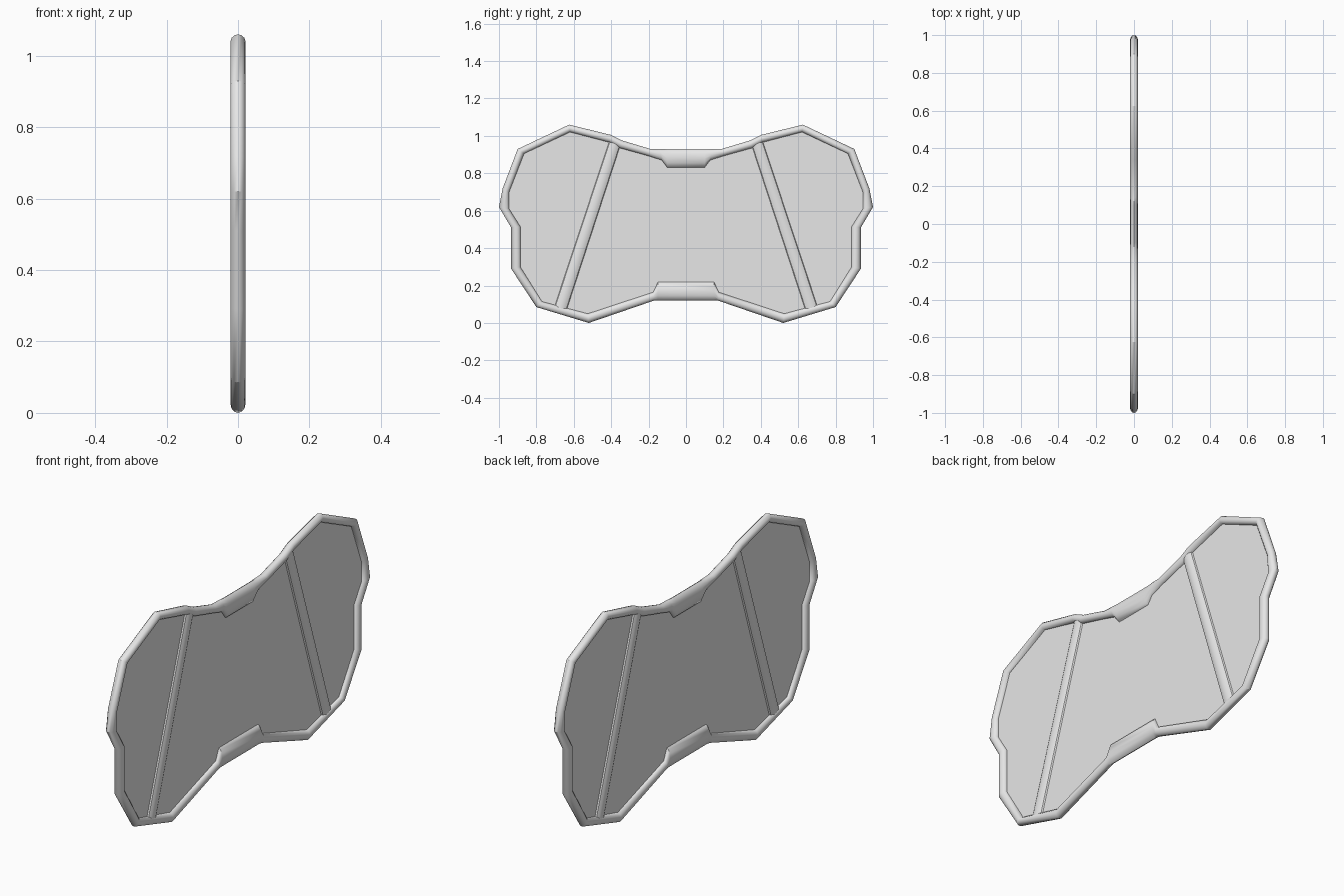
import bpy
import math
from mathutils import Vector

if "Cube" in bpy.data.objects:
    bpy.data.objects.remove(bpy.data.objects["Cube"], do_unlink=True)

DEPTH = 0.021
SIDES = 12

grey = bpy.data.materials.new("light_grey")
grey.use_nodes = True
grey.diffuse_color = (0.8, 0.8, 0.8, 1)
grey.node_tree.nodes["Principled BSDF"].inputs["Base Color"].default_value = (0.8, 0.8, 0.8, 1)


def add_mesh(name, verts, faces):
    mesh = bpy.data.meshes.new(name)
    mesh.from_pydata(verts, [], faces)
    mesh.materials.append(grey)
    obj = bpy.data.objects.new(name, mesh)
    bpy.context.collection.objects.link(obj)
    bpy.ops.object.select_all(action="DESELECT")
    obj.select_set(True)
    bpy.context.view_layer.objects.active = obj
    return obj


def oval_sweep(name, pairs, depth, closed):
    """Tube whose oval section spans each outer/inner pair of (y, z) points."""
    verts, faces = [], []
    for outer, inner in pairs:
        mid, half = (outer + inner) / 2, (outer - inner) / 2
        for s in range(SIDES):
            a = math.tau * s / SIDES
            p = mid + half * math.cos(a)
            verts.append((depth * math.sin(a), p.x, p.y))
    n = len(pairs)
    for i in range(n if closed else n - 1):
        j = (i + 1) % n
        for s in range(SIDES):
            t = (s + 1) % SIDES
            faces.append((i * SIDES + s, j * SIDES + s, j * SIDES + t, i * SIDES + t))
    if not closed:
        faces.append(tuple(reversed(range(SIDES))))
        faces.append(tuple(range((n - 1) * SIDES, n * SIDES)))
    obj = add_mesh(name, verts, faces)
    bpy.ops.object.mode_set(mode="EDIT")
    bpy.ops.mesh.select_all(action="SELECT")
    bpy.ops.mesh.normals_make_consistent(inside=False)
    bpy.ops.object.mode_set(mode="OBJECT")
    bpy.ops.object.shade_smooth_by_angle(angle=math.radians(35))
    return obj


# Half of the rim, top to bottom: outer y, outer z, inner y, inner z
half_rim = [
    (0.10, 0.93, 0.10, 0.83), (0.14, 0.93, 0.13, 0.87), (0.19, 0.93, 0.21, 0.895),
    (0.34, 0.975, 0.355, 0.935), (0.40, 1.005, 0.41, 0.965), (0.625, 1.06, 0.62, 1.02),
    (0.90, 0.93, 0.865, 0.905), (0.98, 0.72, 0.945, 0.70), (1.0, 0.62, 0.945, 0.61),
    (0.935, 0.51, 0.885, 0.515), (0.935, 0.29, 0.885, 0.30), (0.80, 0.085, 0.77, 0.115),
    (0.52, 0.0, 0.525, 0.05), (0.17, 0.12, 0.175, 0.165), (0.15, 0.12, 0.15, 0.22),
]
right = [(Vector((a, b)), Vector((c, d))) for a, b, c, d in half_rim]
left = [(Vector((-o.x, o.y)), Vector((-i.x, i.y))) for o, i in reversed(right)]
rim = right + left
oval_sweep("rim_frame", rim, DEPTH, True)

# Thin panel ending inside the rim
centre_line = [(o + i) / 2 for o, i in rim]
panel = add_mesh("panel", [(0, p.x, p.y) for p in centre_line], [tuple(range(len(rim)))])
thick = panel.modifiers.new("thickness", "SOLIDIFY")
thick.thickness = 0.004
thick.offset = 0

# Slanted bars, one on each side
for side, label in ((1, "back"), (-1, "front")):
    ends = [((0.41, 0.975), (0.35, 0.95)), ((0.705, 0.085), (0.637, 0.07))]
    pairs = [tuple(Vector((side * y, z)) for y, z in pair) for pair in ends]
    oval_sweep(label + "_slanted_bar", pairs, 0.017, False)
